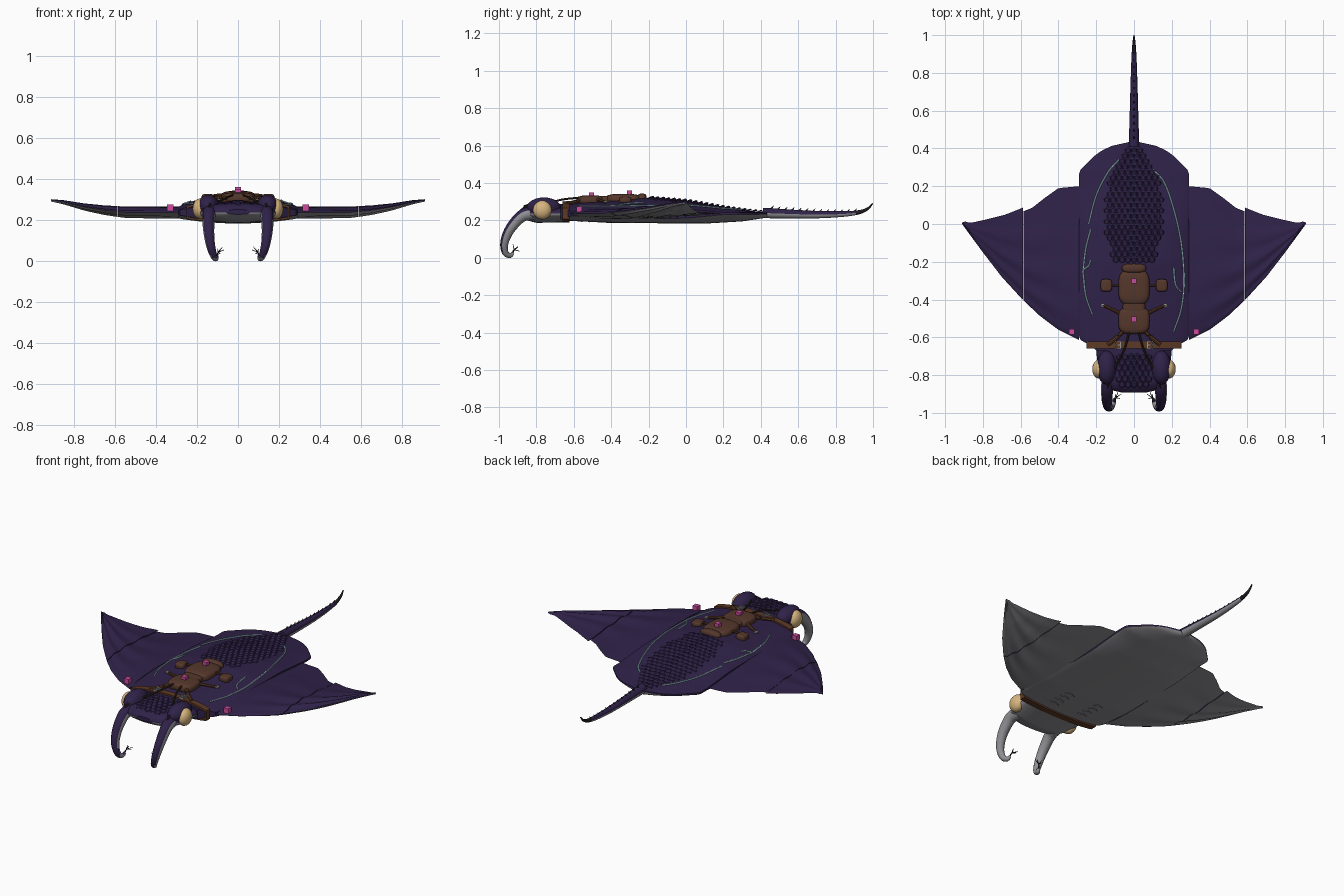
import bpy, bmesh, math
from mathutils import Vector, Matrix

cube = bpy.data.objects.get("Cube")
if cube:
    bpy.data.objects.remove(cube)


def material(name, rgb):
    m = bpy.data.materials.new(name)
    m.use_nodes = True
    m.diffuse_color = (*rgb, 1)
    m.node_tree.nodes["Principled BSDF"].inputs["Base Color"].default_value = (*rgb, 1)
    return m


HIDE = material("purple hide", (.029, .016, .066))
BELLY = material("grey belly", (.28, .28, .30))
LEATHER = material("saddle leather", (.09, .038, .024))
STRAP = material("strap leather", (.11, .042, .018))
ROPE = material("dark rope", (.035, .022, .015))
METAL = material("buckle metal", (.3, .3, .3))
EYE = material("amber eye", (.68, .46, .21))
GLOW = material("pale cyan marking", (.42, .72, .72))
PINK = material("pink marker", (.62, .07, .35))
BLACK = material("black tip", (.012, .01, .015))
parts = []


def finish(name, bm, *mats):
    bmesh.ops.remove_doubles(bm, verts=bm.verts, dist=.0002)
    bmesh.ops.recalc_face_normals(bm, faces=bm.faces)
    mesh = bpy.data.meshes.new(name)
    bm.to_mesh(mesh)
    bm.free()
    for m in mats:
        mesh.materials.append(m)
    obj = bpy.data.objects.new(name, mesh)
    bpy.context.collection.objects.link(obj)
    parts.append(obj)
    return obj


def lerp(keys, x):
    for (a, p), (b, q) in zip(keys, keys[1:]):
        if x <= b:
            return p + (q - p) * max(0, (x - a) / (b - a))
    return keys[-1][1]


def shell(name, f, nu, nv):
    """Closed two-sided sheet; f(u, v) gives x, y, top z, bottom z."""
    bm = bmesh.new()
    grids = []
    for side in (2, 3):
        grids.append([[bm.verts.new((*f(i / nu, j / nv)[:2], f(i / nu, j / nv)[side]))
                       for j in range(nv + 1)] for i in range(nu + 1)])
    for k, g in enumerate(grids):
        for i in range(nu):
            for j in range(nv):
                bm.faces.new((g[i][j], g[i + 1][j], g[i + 1][j + 1], g[i][j + 1])).material_index = k

    def rim(g):
        return ([r[0] for r in g] + g[-1][1:] + [r[-1] for r in g[-2::-1]] + g[0][-2:0:-1])
    a, b = rim(grids[0]), rim(grids[1])
    for i in range(len(a)):
        j = (i + 1) % len(a)
        bm.faces.new((a[i], a[j], b[j], b[i]))
    return finish(name, bm, HIDE, BELLY)


def smooth_path(pts, n=6):
    p = [Vector(q) for q in pts]
    p = [2 * p[0] - p[1]] + p + [2 * p[-1] - p[-2]]
    out = []
    for a, b, c, d in zip(p, p[1:], p[2:], p[3:]):
        for i in range(n):
            t = i / n
            out.append(.5 * (2 * b + (c - a) * t + (2 * a - 5 * b + 4 * c - d) * t * t
                             + (3 * b - a - 3 * c + d) * t ** 3))
    return out + [p[-2]]


def tube(name, pts, r0, r1, *mats, rule=None, segs=8, n=6):
    """Tapered round tube along a smooth path."""
    path, bm, rings = smooth_path(pts, n), bmesh.new(), []
    for i, p in enumerate(path):
        d = (path[min(i + 1, len(path) - 1)] - path[max(i - 1, 0)]).normalized()
        side = d.cross(Vector((0, 0, 1)) if abs(d.z) < .9 else Vector((0, 1, 0))).normalized()
        if abs(d.x) < .7:
            side = (Vector((1, 0, 0)) - d * d.x).normalized()
        up, r = side.cross(d), r0 + (r1 - r0) * i / (len(path) - 1)
        rings.append([bm.verts.new(p + r * (side * math.cos(a) + up * math.sin(a)))
                      for a in (math.tau * k / segs for k in range(segs))])
    for a, b in zip(rings, rings[1:]):
        for k in range(segs):
            bm.faces.new((a[k], a[k - 1], b[k - 1], b[k]))
    bm.faces.new(rings[0])
    bm.faces.new(rings[-1])
    bm.normal_update()
    bmesh.ops.recalc_face_normals(bm, faces=bm.faces)
    if rule:
        for f in bm.faces:
            f.material_index = rule(f)
    return finish(name, bm, *mats)


def blob(name, loc, half, mat, power=1, segs=24):
    """Ellipsoid; a power under one makes it boxier."""
    bm = bmesh.new()
    bmesh.ops.create_uvsphere(bm, u_segments=segs, v_segments=segs // 2, radius=1)
    for v in bm.verts:
        v.co = Vector(loc[i] + half[i] * math.copysign(abs(c) ** power, c) for i, c in enumerate(v.co))
    return finish(name, bm, mat)


def box(name, loc, size, mat):
    bm = bmesh.new()
    bmesh.ops.create_cube(bm, size=1, matrix=Matrix.Translation(loc) @ Matrix.Diagonal((*size, 1)))
    return finish(name, bm, mat)


# Body and head sections along y
BODY_W = [(-.67, .2), (-.65, .22), (-.61, .29), (.28, .29), (.32, .25), (.37, .2), (.4, .15), (.42, .1), (.433, .03)]
BODY_TOP = [(-.67, .288), (-.4, .305), (-.2, .322), (0, .305), (.2, .27), (.35, .25), (.433, .242)]
BODY_LOW = [(-.67, .2), (-.4, .187), (.1, .183), (.3, .195), (.433, .215)]
EDGE = [(-.67, .03), (-.61, .012), (-.4, .028), (0, .025), (.2, .006), (.433, .004)]
HEAD_W = [(-.893, .06), (-.88, .12), (-.85, .165), (-.8, .19), (-.66, .2)]
HEAD_TOP = [(-.893, .252), (-.87, .272), (-.84, .285), (-.66, .288)]
HEAD_LOW = [(-.893, .228), (-.86, .203), (-.8, .187), (-.66, .19)]
MID = .237


def body(t, y):
    e, k = lerp(EDGE, y), max(0, 1 - t * t) ** .8
    top, low = MID + e, MID - e
    return (t * lerp(BODY_W, y), y, top + (lerp(BODY_TOP, y) - top) * k, low + (lerp(BODY_LOW, y) - low) * k)


def head(t, y):
    k = max(0, 1 - t * t) ** .5
    return (t * lerp(HEAD_W, y), y, MID + (lerp(HEAD_TOP, y) - MID) * k, MID + (lerp(HEAD_LOW, y) - MID) * k)


def on_back(x, y, lift=.002):
    f, w = (body, BODY_W) if y > -.66 else (head, HEAD_W)
    return Vector((x, y, f(max(-1, min(1, x / lerp(w, y))), y)[2] + lift))


shell("body", lambda u, v: body(math.sin((u - .5) * math.pi), -.67 + 1.103 * v), 32, 60)
shell("head", lambda u, v: head(math.sin((u - .5) * math.pi), -.893 + .233 * v), 28, 24)

# Wings: inner and outer panels with radiating ribs
LEAD = [(.29, -.615), (.4, -.56), (.5, -.485), (.59, -.4), (.7, -.28), (.8, -.15), (.87, -.055), (.91, .0)]
TRAIL_IN = [(.29, .2), (.4, .19), (.47, .14), (.54, .085), (.59, .065)]
TRAIL_OUT = [(.58, .09), (.68, .05), (.8, .02), (.87, .005), (.9, .015), (.91, .008)]
RISE = [(.29, MID), (.55, .238), (.65, .248), (.75, .264), (.85, .287), (.91, .296)]
THICK = [(.29, .03), (.59, .022), (.8, .011), (.91, .005)]


def wing(s, x0, x1, trail):
    def f(u, v):
        x = x0 + (x1 - x0) * u
        a, b = lerp(LEAD, x), lerp(trail, x)
        h = lerp(THICK, x) * math.sin(math.pi * v)
        ripple = .005 * math.sin(v * 26) * math.sin(math.pi * v) * min(1, (x - .29) * 5) * min(1, (.95 - x) * 4)
        z = lerp(RISE, x) + ripple
        return s * x, a + (b - a) * v ** 1.6, z + h, z - h
    return f


for s, label in ((1, "left"), (-1, "right")):
    shell(label + "_inner_wing", wing(s, .29, .584, TRAIL_IN), 18, 36)
    shell(label + "_outer_wing", wing(s, .588, .91, TRAIL_OUT), 20, 36)

    # Eye and brow ridge
    blob(label + "_brow", (s * .145, -.76, .27), (.052, .09, .053), HIDE)
    blob(label + "_eye", (s * .185, -.768, .255), (.036, .05, .05), EYE)

    # Curled head fin with fingers
    tube(label + "_head_fin", [(s * .135, -.82, .24), (s * .142, -.88, .222), (s * .143, -.94, .155),
                               (s * .135, -.97, .085), (s * .12, -.967, .03), (s * .108, -.942, .012),
                               (s * .102, -.925, .025)], .037, .008, HIDE, BELLY, segs=12,
         rule=lambda f: 0 if f.normal.dot(Vector((0, -.85, .5))) > .3 else 1)
    for i, end in enumerate(((.068, -.9, .055), (.075, -.925, .07), (.1, -.9, .06), (.085, -.89, .035))):
        tube(f"{label}_fin_finger_{i}", [(s * .103, -.93, .02), (s * .097, -.92, .042),
                                         (s * end[0], end[1], end[2])], .004, .0015, BLACK, segs=5, n=3)

    # Tack: bag, straps, buckle, rein
    blob(label + "_bag", (s * .147, -.325, .309), (.03, .033, .018), LEATHER, .5)
    tube(label + "_bag_strap", [(s * .07, -.325, .323), (s * .12, -.325, .322)], .006, .006, STRAP)
    tube(label + "_side_strap", [(s * .07, -.475, .312), on_back(s * .12, -.45, .008),
                                 on_back(s * .165, -.43, .006)], .009, .007, STRAP)
    tube(label + "_chest_strap", [(s * .05, -.56, .312), on_back(s * .09, -.6, .008),
                                  on_back(s * .14, -.64, .008)], .011, .011, STRAP)
    tube(label + "_rein", [(s * .025, -.57, .322), (s * .05, -.66, .312), on_back(s * .09, -.74, .012),
                           on_back(s * .13, -.82, .02), (s * .14, -.87, .262)], .0055, .005, ROPE)
    ring = on_back(s * .165, -.43, .008)
    box(label + "_strap_ring", ring, (.02, .02, .008), METAL)
    c = on_back(s * .085, -.64, .013)
    for dx, dy, w, h in ((-.013, 0, .005, .04), (.013, 0, .005, .04), (0, -.018, .03, .005),
                         (0, .018, .03, .005), (0, 0, .03, .005)):
        box(label + "_buckle_bar", c + Vector((dx, dy, 0)), (w, h, .008), METAL)
    box(label + "_marker", (s * .33, -.57, .26), (.03, .03, .03), PINK)

    # Gill ridges underneath
    for i in range(4):
        y = -.56 + i * .045
        tube(f"{label}_gill_{i}", [(x * s, y + dy, body(x / .29, y)[3]) for x, dy in
                                   ((.07, 0), (.1, .012), (.13, 0))], .004, .003, BELLY, segs=6, n=3)

# Belt wrapped around the neck
bm = bmesh.new()
ts = [math.sin((i / 24 - .5) * math.pi) for i in range(25)]
loop = [(t, 2, 1) for t in ts] + [(t, 3, -1) for t in reversed(ts)]
rows = []
for y, out in ((-.66, 0), (-.66, .009), (-.623, .009), (-.623, 0)):
    rows.append([bm.verts.new((t * (.243 + out), y, body(t, -.64)[k] + sg * out)) for t, k, sg in loop])
for a, b in zip(rows, rows[1:]):
    for i in range(len(loop)):
        bm.faces.new((a[i - 1], a[i], b[i], b[i - 1]))
finish("neck_belt", bm, STRAP)

# Saddle
blob("front_seat", (0, -.51, .306), (.083, .073, .028), LEATHER, .6)
blob("rear_seat", (0, -.335, .312), (.083, .095, .03), LEATHER, .6)
blob("seat_bridge", (0, -.44, .31), (.06, .05, .022), LEATHER, .6)
blob("seat_back", (0, -.235, .318), (.065, .025, .026), LEATHER, .7)
box("rear_seat_marker", (0, -.302, .347), (.028, .028, .028), PINK)
box("front_seat_marker", (0, -.505, .336), (.028, .028, .028), PINK)


# Overlapping scales, lifted at their back edge
def scales(name, y0, y1, half):
    bm, j, y = bmesh.new(), 0, y0
    while y < y1:
        for i in range(-6, 7):
            x = (i + (j % 2) * .5) * .032
            if abs(x) > half(y):
                continue
            p, q = on_back(x, y), on_back(x + .01, y)
            roll = math.atan2(q.z - p.z, .01)
            mid = abs(x) < .02
            m = (Matrix.Translation(p) @ Matrix.Rotation(-roll, 4, 'Y')
                 @ Matrix.Rotation(.38 if mid else .16, 4, 'X') @ Matrix.Diagonal((1, 1.2, 1, 1)))
            bmesh.ops.create_cone(bm, cap_ends=True, segments=6, radius1=.018, radius2=.012,
                                  depth=.008 if mid else .005, matrix=m)
        j, y = j + 1, y + .029
    finish(name, bm, HIDE)


scales("back_scales", -.19, .4, lambda y: .16 * max(.15, 1 - ((y - .05) / .4) ** 2))
scales("head_scales", -.85, -.68, lambda y: .085)

# Glowing lines along the back
LINES = [[(-.08, .34), (-.14, .27), (-.2, .15), (-.24, 0)], [(-.23, -.03), (-.255, -.13), (-.27, -.25)],
         [(-.27, -.25), (-.255, -.38), (-.22, -.48)], [(-.265, -.24), (-.24, -.22), (-.23, -.19)],
         [(.1, .29), (.16, .22), (.21, .08), (.25, -.1), (.265, -.3), (.25, -.45), (.21, -.57)],
         [(.21, -.23), (.22, -.32), (.25, -.36)]]
for i, line in enumerate(LINES):
    dense = smooth_path([(x, y, 0) for x, y in line], 5)
    tube(f"back_marking_{i}", [on_back(p.x, p.y) for p in dense], .0045, .0035, GLOW, segs=6, n=2)

# Tail with spines
TAIL = [(0, .41, .24), (0, .55, .235), (0, .7, .231), (0, .83, .234), (0, .92, .243), (0, .97, .262), (0, .998, .29)]
tube("tail", TAIL, .028, .003, HIDE, BELLY, BLACK, segs=12,
     rule=lambda f: 2 if f.calc_center_median().y > .91 else int(f.normal.z < -.2))
bm = bmesh.new()
for i in range(13):
    y = .46 + i * .037
    z = lerp([(p[1], p[2]) for p in TAIL], y) + .028 - .025 * (y - .41) / .59
    bmesh.ops.create_cone(bm, segments=6, radius1=.007, radius2=.0005, depth=.028, cap_ends=True,
                          matrix=Matrix.Translation((0, y, z + .004)) @ Matrix.Rotation(-.7, 4, 'X'))
finish("tail_spines", bm, BLACK)

# Smooth shading with sharp creases
bpy.ops.object.select_all(action='DESELECT')
for o in parts:
    o.select_set(True)
bpy.context.view_layer.objects.active = parts[0]
bpy.ops.object.shade_smooth_by_angle(angle=math.radians(35))
